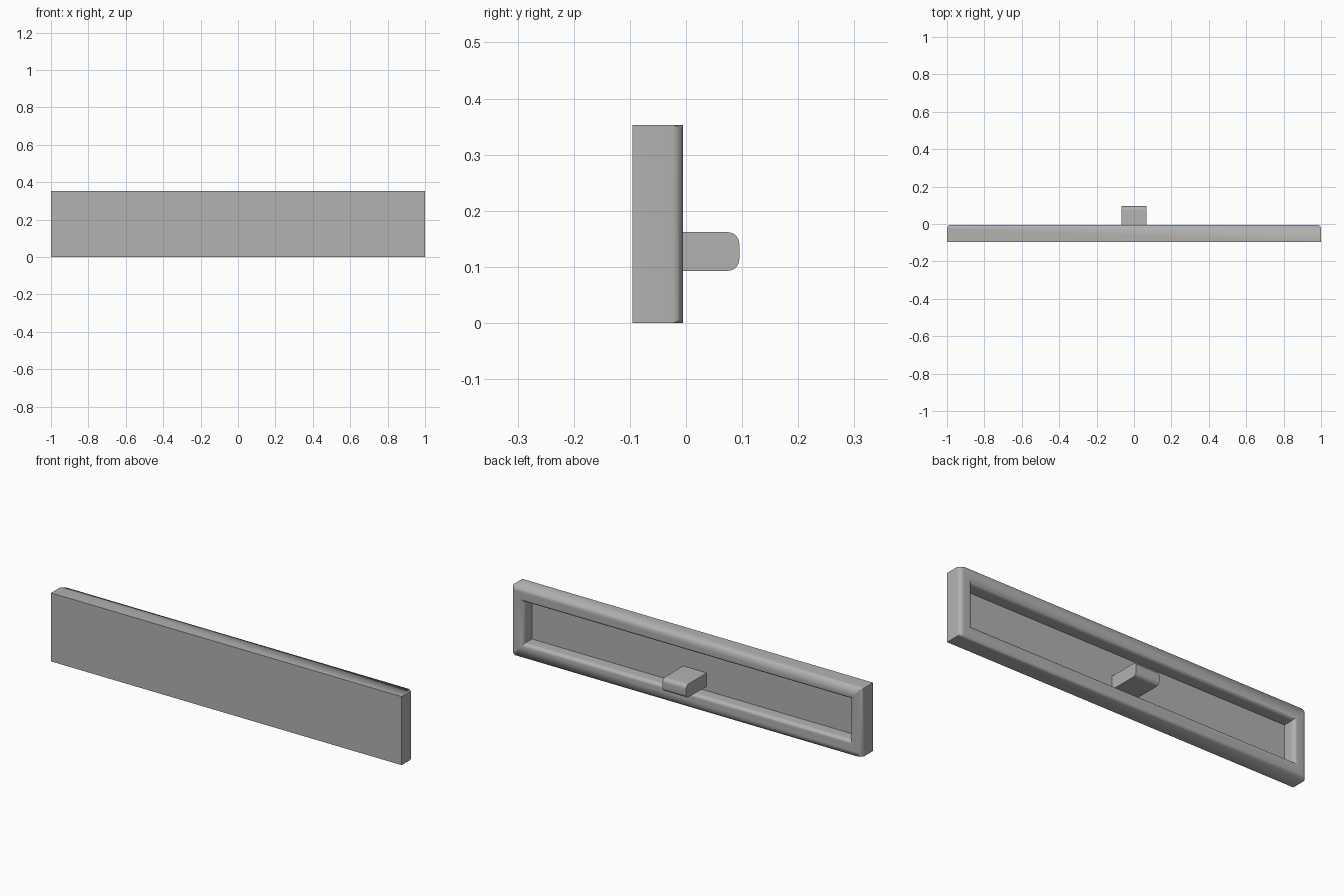
import bpy, bmesh, math
from mathutils import Vector

if "Cube" in bpy.data.objects:
    bpy.data.objects.remove(bpy.data.objects["Cube"], do_unlink=True)

grey = bpy.data.materials.new("warm_grey")
grey.use_nodes = True
colour = (0.45, 0.445, 0.44, 1)
grey.diffuse_color = colour
grey.node_tree.nodes["Principled BSDF"].inputs["Base Color"].default_value = colour

FRONT, BACK, HEIGHT = -0.095, -0.005, 0.353
BORDER, DEPTH, ROUND = 0.07, 0.068, 0.021


def box(low, high):
    """Bmesh box between two corners."""
    bm = bmesh.new()
    bmesh.ops.create_cube(bm, size=1)
    low, high = Vector(low), Vector(high)
    bmesh.ops.scale(bm, vec=high - low, verts=bm.verts)
    bmesh.ops.translate(bm, vec=(low + high) / 2, verts=bm.verts)
    return bm


def round_edges(bm, edges):
    bmesh.ops.bevel(bm, geom=edges, offset=ROUND, segments=8, profile=0.5,
                    affect='EDGES', clamp_overlap=False)


def finish(bm, name):
    bmesh.ops.recalc_face_normals(bm, faces=bm.faces)
    mesh = bpy.data.meshes.new(name)
    bm.to_mesh(mesh)
    bm.free()
    mesh.materials.append(grey)
    obj = bpy.data.objects.new(name, mesh)
    bpy.context.collection.objects.link(obj)
    bpy.ops.object.select_all(action='DESELECT')
    obj.select_set(True)
    bpy.context.view_layer.objects.active = obj
    bpy.ops.object.shade_smooth_by_angle(angle=math.radians(30))


# Front panel: hollow back, rounded rim and rounded upright back edges
bm = box((-1, FRONT, 0), (1, BACK, HEIGHT))
back = max(bm.faces, key=lambda f: f.calc_center_median().y)
uprights = [e for e in back.edges
            if abs(e.verts[0].co.x - e.verts[1].co.x) < 0.01]
bmesh.ops.inset_region(bm, faces=[back], thickness=BORDER, use_even_offset=True)
rim = list(back.edges)
floor = bmesh.ops.extrude_discrete_faces(bm, faces=[back])["faces"][0]
bmesh.ops.translate(bm, vec=(0, -DEPTH, 0), verts=floor.verts)
rim = [e for e in bm.edges
       if all(abs(v.co.y - BACK) < 1e-4 and abs(v.co.x) < 0.99 for v in e.verts)]
round_edges(bm, rim + uprights)
finish(bm, "front_panel")

# Mounting tab standing out of the hollow, rounded at its end
bm = box((-0.067, BACK - DEPTH, 0.093), (0.067, 0.095, 0.162))
ends = [e for e in bm.edges if all(v.co.y > 0.09 for v in e.verts)
        and abs(e.verts[0].co.z - e.verts[1].co.z) < 0.01]
round_edges(bm, ends)
finish(bm, "mounting_tab")
